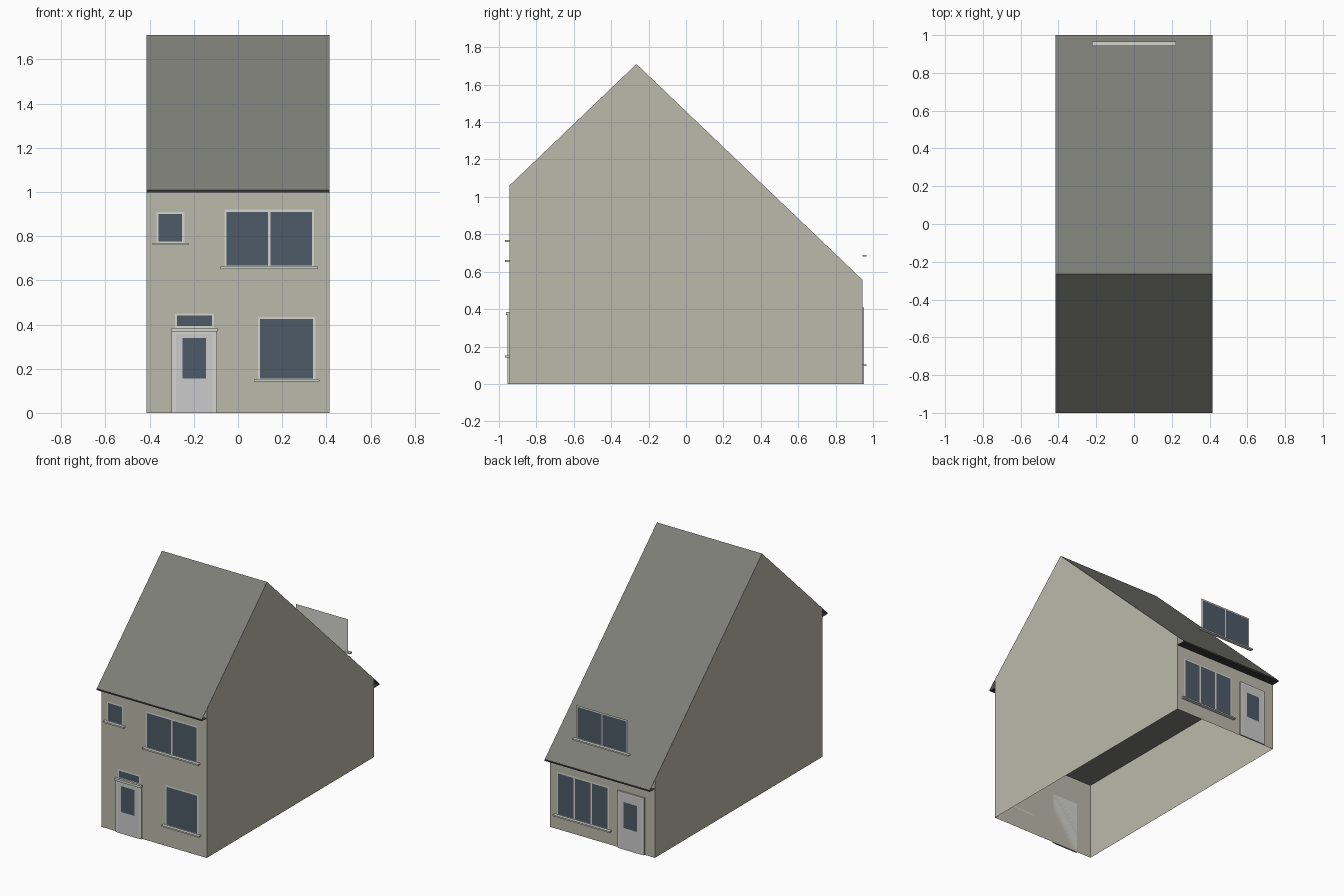
import bpy

if "Cube" in bpy.data.objects:
    bpy.data.objects.remove(bpy.data.objects["Cube"])

W = 0.415                       # half width
YF, YB = -0.945, 0.943          # front and back walls
RIDGE = (-0.265, 1.71)
EAVE_F, EAVE_B = (-1.0, 1.008), (1.0, 0.503)


def material(name, rgb):
    m = bpy.data.materials.new(name)
    m.diffuse_color = (*rgb, 1)
    m.use_nodes = True
    m.node_tree.nodes["Principled BSDF"].inputs["Base Color"].default_value = m.diffuse_color
    return m


WALL = material("render_wall", (0.50, 0.49, 0.41))
ROOF = material("roof_tile", (0.21, 0.21, 0.19))
DARK = material("dark_trim", (0.04, 0.04, 0.04))
FRAME = material("frame_paint", (0.66, 0.66, 0.62))
DOOR = material("door_paint", (0.68, 0.68, 0.67))
GLASS = material("glass", (0.075, 0.105, 0.135))


def mesh(name, verts, faces, mat):
    me = bpy.data.meshes.new(name)
    me.from_pydata(verts, [], faces)
    me.materials.append(mat)
    ob = bpy.data.objects.new(name, me)
    bpy.context.collection.objects.link(ob)
    return ob


def box(name, x0, x1, y0, y1, z0, z1, mat):
    v = [(x, y, z) for x in (x0, x1) for y in (y0, y1) for z in (z0, z1)]
    f = [(0, 1, 3, 2), (4, 6, 7, 5), (0, 4, 5, 1), (2, 3, 7, 6), (0, 2, 6, 4), (1, 5, 7, 3)]
    return mesh(name, v, f, mat)


def panel(name, x0, x1, z0, z1, side, off, mat):
    """Upright sheet lying `off` outside the front (-1) or back (1) wall."""
    y = (YF if side < 0 else YB) + side * off
    v = [(x0, y, z0), (x1, y, z0), (x1, y, z1), (x0, y, z1)]
    return mesh(name, v, [(0, 1, 2, 3) if side < 0 else (3, 2, 1, 0)], mat)


def ledge(name, x0, x1, z0, z1, side, depth, mat):
    y = YF if side < 0 else YB
    return box(name, x0, x1, *sorted((y, y + side * depth)), z0, z1, mat)


def window(name, x0, x1, z0, z1, side, panes=1, sill=True):
    panel(name + "_frame", x0, x1, z0, z1, side, 0.002, FRAME)
    b = 0.010                   # frame bar width
    w = (x1 - x0 - b * (panes + 1)) / panes
    for i in range(panes):
        a = x0 + b + i * (w + b)
        panel(f"{name}_glass_{i + 1}", a, a + w, z0 + b, z1 - b, side, 0.004, GLASS)
    if sill:
        ledge(name + "_sill", x0 - 0.018, x1 + 0.018, z0 - 0.005, z0 + 0.005, side, 0.023, FRAME)


def door(name, x0, x1, top, side):
    ledge(name + "_frame", x0, x1, 0, top, side, 0.010, FRAME)
    panel(name + "_leaf", x0 + 0.02, x1 - 0.02, 0, top - 0.012, side, 0.012, DOOR)
    c = (x0 + x1) / 2
    panel(name + "_glass", c - 0.053, c + 0.053, 0.155, 0.34, side, 0.014, GLASS)


# Open-bottomed wall shell: a gable profile on each side joined by end walls
prof = [(YF, 0), (YB, 0), (YB, 0.557), RIDGE, (YF, 1.06)]
verts = [(x, y, z) for x in (-W, W) for y, z in prof]
mesh("walls", verts, [(4, 3, 2, 1, 0), (5, 6, 7, 8, 9), (0, 5, 9, 4), (1, 2, 7, 6)], WALL)

# Upper floor slab seen from below
mesh("upper_floor", [(-W, YF, 0.555), (W, YF, 0.555), (W, YB, 0.555), (-W, YB, 0.555)],
     [(3, 2, 1, 0)], ROOF)

# Roof sheets with fascia and soffit at each eave
mesh("roof", [(x, y, z) for y, z in (EAVE_F, RIDGE, EAVE_B) for x in (-W, W)],
     [(0, 1, 3, 2), (2, 3, 5, 4)], ROOF)
for name, (y, z), wall in (("front", EAVE_F, YF), ("back", EAVE_B, YB)):
    pts = [(y, z), (y, z - 0.011), (wall, z - 0.011)]
    f = [(0, 2, 3, 1), (2, 4, 5, 3)]
    if name == "back":
        f = [q[::-1] for q in f]
    mesh(name + "_eave_trim", [(x, a, b) for a, b in pts for x in (-W, W)], f, DARK)

# Front openings
window("small_upper_window", -0.37, -0.243, 0.765, 0.91, -1)
window("large_upper_window", -0.062, 0.345, 0.657, 0.92, -1, 2)
window("lower_window", 0.09, 0.35, 0.146, 0.435, -1)
door("front_door", -0.30, -0.095, 0.37, -1)
ledge("door_lintel", -0.302, -0.093, 0.368, 0.385, -1, 0.018, FRAME)
window("transom", -0.285, -0.108, 0.383, 0.45, -1, sill=False)

# Back openings, including the window standing clear of the roof slope
window("back_lower_window", -0.055, 0.358, 0.10, 0.41, 1, 3)
window("back_upper_window", -0.205, 0.205, 0.685, 0.925, 1, 2)
door("back_door", -0.335, -0.125, 0.408, 1)
